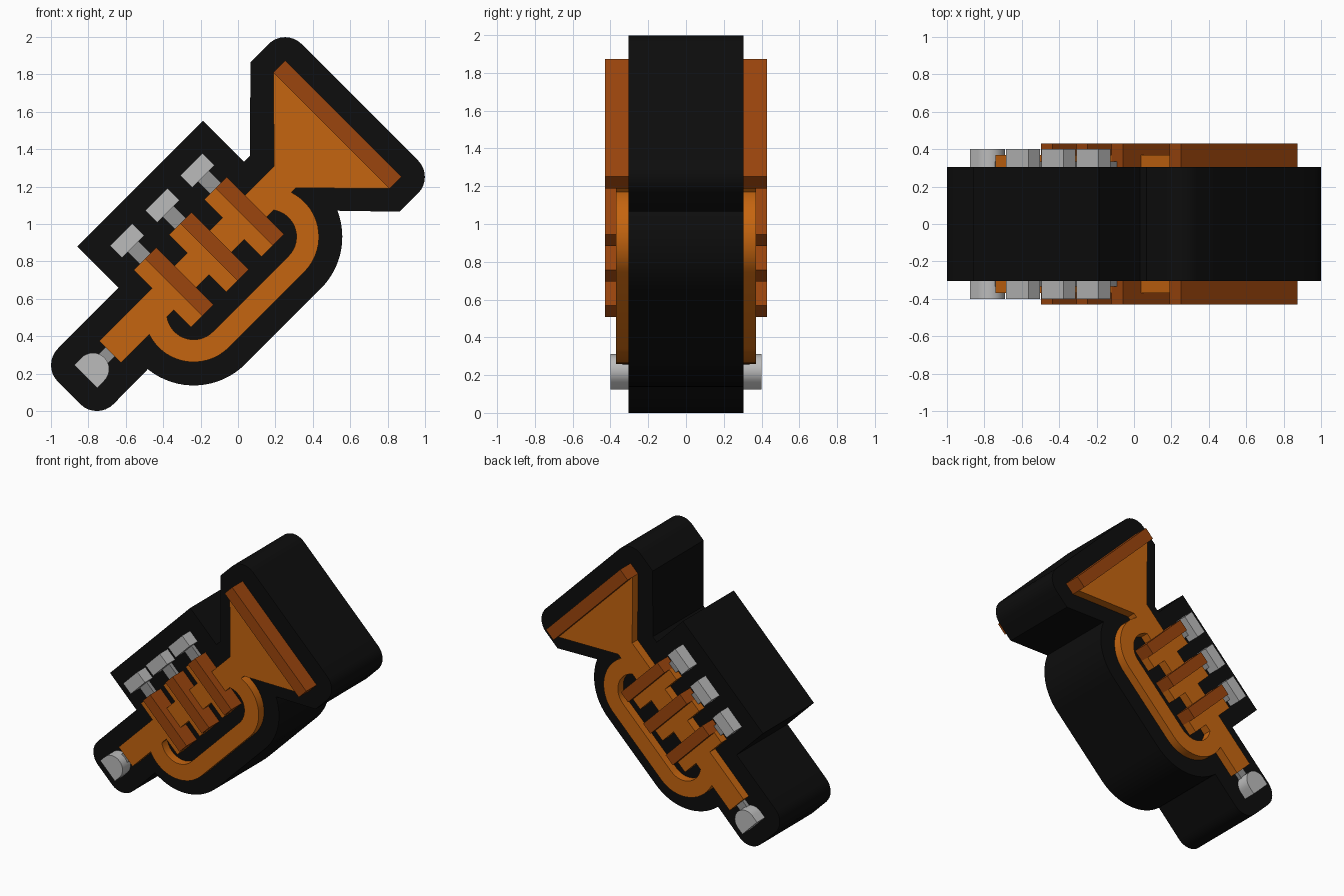
import bpy, bmesh
from math import sin, cos, radians, sqrt

if "Cube" in bpy.data.objects:
    bpy.data.objects.remove(bpy.data.objects["Cube"])

# All profiles are drawn in (u, v): u runs along the horn at 45 degrees, v across it
AXIS = 0.707
R2 = sqrt(2)


def material(name, rgb):
    m = bpy.data.materials.new(name)
    m.diffuse_color = (*rgb, 1)
    m.use_nodes = True
    m.node_tree.nodes["Principled BSDF"].inputs["Base Color"].default_value = m.diffuse_color
    return m


ORANGE = material("orange", (0.56, 0.13, 0.005))
BROWN = material("dark_orange", (0.33, 0.06, 0.004))
BLACK = material("black", (0.004, 0.004, 0.004))
GREY = material("light_grey", (0.5, 0.5, 0.5))
DARK_GREY = material("mid_grey", (0.3, 0.3, 0.3))


def arc(cu, cv, r, a0, a1, n=16):
    angles = [radians(a0 + (a1 - a0) * i / n) for i in range(n + 1)]
    return [(cu + r * cos(a), cv + r * sin(a)) for a in angles]


def rect(u0, u1, v0, v1):
    return [(u0, v0), (u1, v0), (u1, v1), (u0, v1)]


def prism(name, profile, half_depth, mat):
    """Extrude a (u, v) outline through the full depth, symmetric in y."""
    bm = bmesh.new()
    verts = [bm.verts.new(((u - v) / R2, -half_depth, (u + v) / R2)) for u, v in profile]
    face = bm.faces.new(verts)
    ext = bmesh.ops.extrude_face_region(bm, geom=[face])
    moved = [g for g in ext["geom"] if isinstance(g, bmesh.types.BMVert)]
    bmesh.ops.translate(bm, verts=moved, vec=(0, 2 * half_depth, 0))
    bmesh.ops.recalc_face_normals(bm, faces=bm.faces)
    mesh = bpy.data.meshes.new(name)
    bm.to_mesh(mesh)
    bm.free()
    mesh.materials.append(mat)
    ob = bpy.data.objects.new(name, mesh)
    bpy.context.collection.objects.link(ob)
    bpy.ops.object.select_all(action='DESELECT')
    ob.select_set(True)
    bpy.context.view_layer.objects.active = ob
    bpy.ops.object.shade_smooth_by_angle(angle=radians(30))
    return ob


# Slide tube bend centres
LU, RU, TV = 0.205, 0.777, 0.54
LIP, MOUTH, B = 0.44, -0.445, 0.125

# Black backing: an even border around the whole horn
backing = (
    arc(MOUTH, AXIS + 0.085, B, 180, 90, 8)
    + [(0.014, 0.917), (0.014, 1.23), (0.965, 1.23), (0.965, 0.92), (1.012, 0.92)]
    + [(1.365, AXIS + LIP + B)]
    + arc(1.503, AXIS + LIP, B, 90, 0, 8)
    + arc(1.503, AXIS - LIP, B, 0, -90, 8)
    + [(1.365, AXIS - LIP - B)]
    + arc(RU, TV, 0.39, -24, -90)
    + arc(LU, TV, 0.39, -90, -174)
    + arc(MOUTH, AXIS - 0.085, B, -90, -180, 8)
)
prism("backing", backing, 0.305, BLACK)

# Main pipe flaring into the bell
h = 0.082
prism("pipe_and_bell", [
    (-0.26, AXIS - h), (1.062, AXIS - h), (1.414, AXIS - LIP),
    (1.414, AXIS + LIP), (1.062, AXIS + h), (-0.26, AXIS + h)], 0.37, ORANGE)
prism("bell_lip", rect(1.414, 1.503, AXIS - LIP, AXIS + LIP), 0.43, BROWN)

# Slide tube looping under the pipe
tube = (arc(LU, TV, 0.265, 155, 270) + arc(RU, TV, 0.265, -90, 25)
        + arc(RU, TV, 0.145, 45, -90) + arc(LU, TV, 0.145, 270, 135))
prism("slide_tube", tube, 0.37, ORANGE)

# Three valves, each with a raised dark half, a stem and a cap
for i, u in enumerate((0.225, 0.491, 0.757), 1):
    prism(f"valve_{i}", rect(u - 0.085, u, 0.494, 0.927), 0.37, ORANGE)
    prism(f"valve_ridge_{i}", rect(u, u + 0.085, 0.494, 0.927), 0.43, BROWN)
    prism(f"valve_stem_{i}", rect(u - 0.041, u + 0.041, 0.927, 1.02), 0.335, DARK_GREY)
    prism(f"valve_cap_{i}", rect(u - 0.084, u + 0.084, 1.018, 1.108), 0.40, GREY)

# Mouthpiece with a rounded inner side
prism("mouthpiece_stem", rect(-0.33, -0.26, AXIS - 0.035, AXIS + 0.035), 0.335, DARK_GREY)
prism("mouthpiece", [(MOUTH, AXIS + 0.087), (MOUTH, AXIS - 0.087)]
      + arc(-0.39, AXIS, 0.087, -90, 90), 0.40, GREY)
